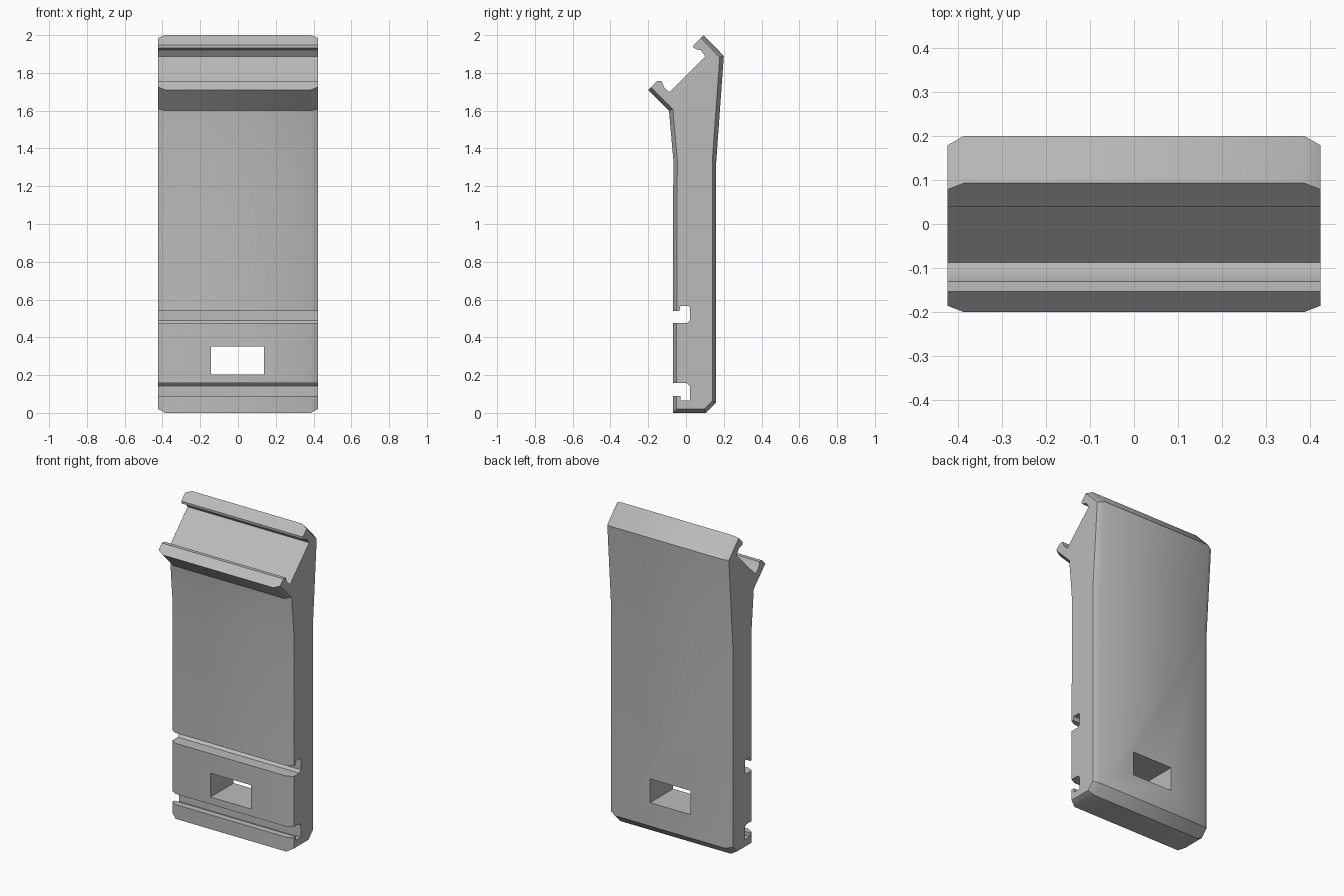
import bpy
import bmesh
from mathutils import Vector
from mathutils.geometry import intersect_line_line_2d

cube = bpy.data.objects.get("Cube")
if cube:
    bpy.data.objects.remove(cube, do_unlink=True)

HALF_WIDTH, FLAT_HALF, INSET = 0.423, 0.385, 0.021

# Side profile (y, z, does the edge starting here get a side chamfer)
PROFILE = [
    # underside and back
    (-0.07, 0, 1), (0.105, 0, 1), (0.16, 0.055, 1), (0.16, 1.33, 1), (0.2, 1.89, 1),
    # upper hook
    (0.093, 2, 0), (0.04, 1.947, 0), (0.041, 1.932, 0), (0.056, 1.925, 0), (0.078, 1.92, 0),
    (0.103, 1.887, 0),
    # cradle and lower hook
    (-0.087, 1.697, 0), (-0.115, 1.722, 0), (-0.13, 1.757, 0), (-0.153, 1.757, 0),
    (-0.2, 1.71, 1), (-0.09, 1.6, 1),
    # front and upper slot
    (-0.067, 1.34, 1), (-0.07, 0.54, 0), (-0.035, 0.54, 0), (-0.03, 0.565, 0),
    (0.012, 0.565, 0), (0.02, 0.557, 0), (0.02, 0.49, 0), (0.005, 0.475, 0),
    # front plate and lower slot
    (-0.07, 0.475, 1), (-0.07, 0.157, 0), (0.005, 0.157, 0), (0.02, 0.143, 0),
    (0.02, 0.065, 0), (-0.03, 0.065, 0), (-0.03, 0.09, 0), (-0.07, 0.09, 1),
]


def inset_profile(profile, amount):
    """Move the flagged edges inward and re-intersect neighbouring edges."""
    lines = []
    for i, (y, z, flag) in enumerate(profile):
        a, b = Vector((y, z)), Vector(profile[(i + 1) % len(profile)][:2])
        d = (b - a).normalized()
        shift = Vector((-d.y, d.x)) * amount * flag
        lines.append((a + shift, d))
    points = []
    for i, (p, d) in enumerate(lines):
        q, e = lines[i - 1]
        cross = d.x * e.y - d.y * e.x
        t = ((q.x - p.x) * e.y - (q.y - p.y) * e.x) / cross
        points.append(p + d * t)
    return points


def make_object(name, bm, material=None):
    bmesh.ops.recalc_face_normals(bm, faces=bm.faces)
    mesh = bpy.data.meshes.new(name)
    bm.to_mesh(mesh)
    bm.free()
    obj = bpy.data.objects.new(name, mesh)
    bpy.context.collection.objects.link(obj)
    if material:
        mesh.materials.append(material)
    return obj


grey = bpy.data.materials.new("plain_grey")
grey.use_nodes = True
grey.diffuse_color = (0.5, 0.5, 0.5, 1)
grey.node_tree.nodes["Principled BSDF"].inputs["Base Color"].default_value = grey.diffuse_color

# Bracket body: loft the profile across x, narrowing at both ends
full = [Vector(p[:2]) for p in PROFILE]
small = inset_profile(PROFILE, INSET)
bm = bmesh.new()
rings = [[bm.verts.new((x, p.x, p.y)) for p in pts] for x, pts in (
    (-HALF_WIDTH, small), (-FLAT_HALF, full), (FLAT_HALF, full), (HALF_WIDTH, small))]
for lower, upper in zip(rings, rings[1:]):
    for i in range(len(full)):
        bm.faces.new((lower[i - 1], lower[i], upper[i], upper[i - 1]))
bm.faces.new(rings[0])
bm.faces.new(rings[-1])
body = make_object("bracket_body", bm, grey)

# Rectangular window through the lower part
bm = bmesh.new()
bmesh.ops.create_cube(bm, size=1)
bmesh.ops.scale(bm, vec=(0.28, 1, 0.15), verts=bm.verts)
bmesh.ops.translate(bm, vec=(-0.002, 0, 0.277), verts=bm.verts)
cutter = make_object("window_cutter", bm, grey)
cutter.hide_render = True

cut = body.modifiers.new("window", "BOOLEAN")
cut.operation = "DIFFERENCE"
cut.solver = "EXACT"
cut.object = cutter
bpy.context.view_layer.objects.active = body
body.select_set(True)
bpy.ops.object.modifier_apply(modifier=cut.name)
bpy.data.objects.remove(cutter, do_unlink=True)

# Soft shading over the shallow side chamfers, sharp elsewhere
bpy.ops.object.select_all(action="DESELECT")
body.select_set(True)
bpy.ops.object.shade_smooth_by_angle(angle=0.5236)
